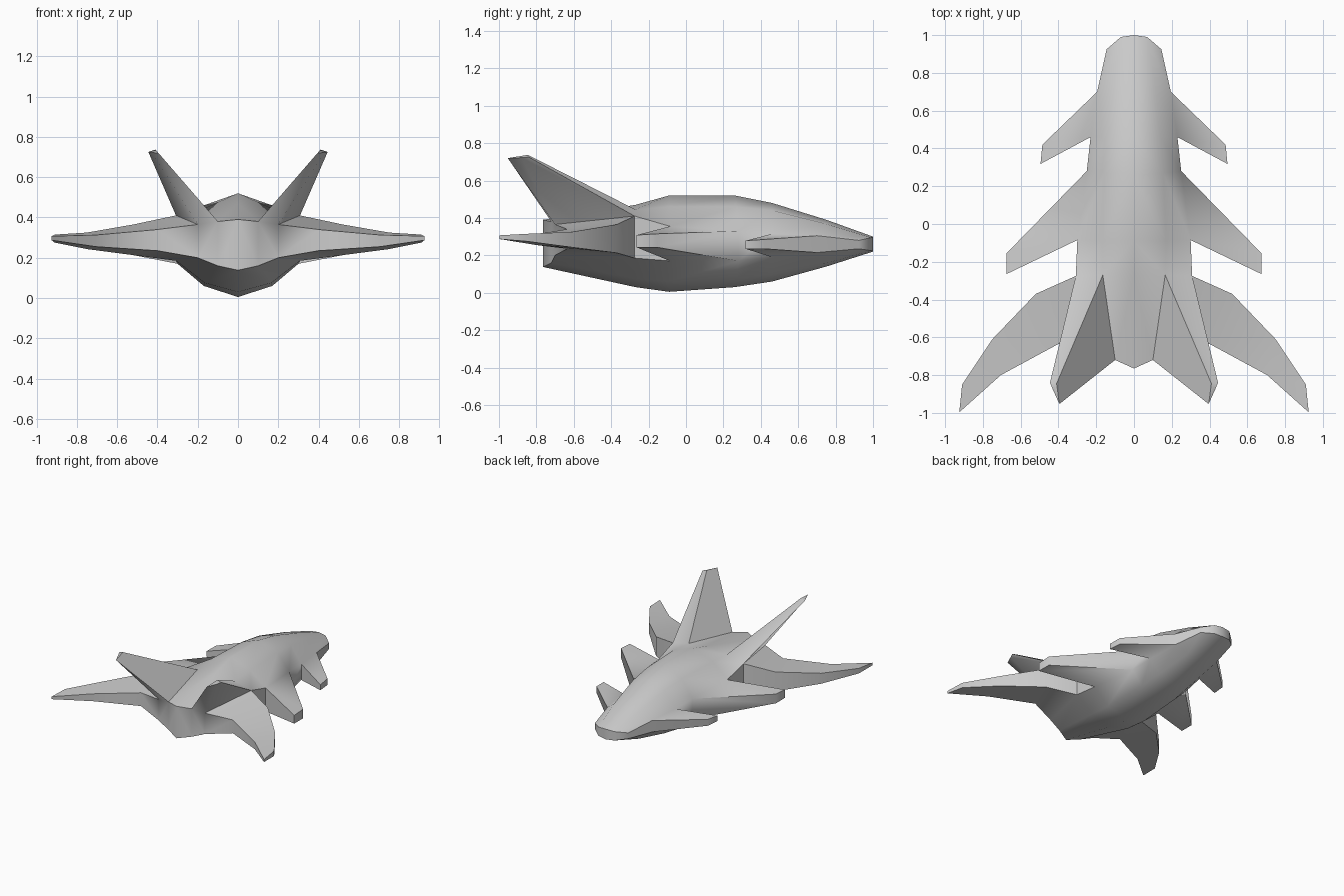
import bpy, bmesh, math

if "Cube" in bpy.data.objects:
    bpy.data.objects.remove(bpy.data.objects["Cube"])

bm = bmesh.new()

# Half cross-sections of the hull, nose to tail. Each row:
# y centre, y shoulder, y wall, shoulder x, wall x, then z from top centre to bottom centre
SECTIONS = [
    (1.00, 0.99, 0.925, 0.07, 0.145, (0.30, 0.295, 0.28, 0.235, 0.225, 0.22)),
    (0.75, 0.74, 0.70, 0.11, 0.195, (0.39, 0.37, 0.305, 0.215, 0.155, 0.14)),
    (0.46, 0.46, 0.46, 0.14, 0.23, (0.48, 0.44, 0.315, 0.19, 0.10, 0.06)),
    (0.26, 0.27, 0.28, 0.155, 0.25, (0.52, 0.46, 0.33, 0.17, 0.075, 0.03)),
    (-0.09, -0.09, -0.085, 0.17, 0.30, (0.52, 0.46, 0.355, 0.17, 0.06, 0.005)),
    (-0.27, -0.27, -0.275, 0.165, 0.308, (0.47, 0.445, 0.41, 0.185, 0.075, 0.03)),
    (-0.765, -0.72, -0.70, 0.10, 0.20, (0.39, 0.38, 0.365, 0.20, 0.16, 0.138)),
]
rings = []
for yc, ys, yw, xs, xw, zs in SECTIONS:
    xy = [(0, yc), (xs, ys), (xw, yw), (xw, yw), (xs, ys), (0, yc)]
    rings.append([bm.verts.new((x, y, z)) for (x, y), z in zip(xy, zs)])

# Hull skin, leaving open the panels that grow into wings and fin: (ring, strip)
OPEN = {(1, 2), (3, 2), (5, 2), (5, 1)}
for i in range(len(rings) - 1):
    for j in range(5):
        if (i, j) not in OPEN:
            bm.faces.new((rings[i][j], rings[i][j + 1], rings[i + 1][j + 1], rings[i + 1][j]))

# Rounded nose and tail ends
for r in (rings[0], rings[-1]):
    bm.faces.new((r[0], r[1], r[4], r[5]))
    bm.faces.new((r[1], r[2], r[3], r[4]))


def grow(i, j, loops):
    """Grow a limb out of an open hull panel through four-cornered loops."""
    prev = [rings[i][j], rings[i][j + 1], rings[i + 1][j + 1], rings[i + 1][j]]
    for pts in loops:
        cur = [bm.verts.new(p) for p in pts]
        for k in range(4):
            n = (k + 1) % 4
            bm.faces.new((prev[k], prev[n], cur[n], cur[k]))
        prev = cur
    bm.faces.new(prev)


def wing_loop(lx, ly, llo, lhi, tx, ty, tlo, thi):
    """Leading edge top/bottom, trailing edge bottom/top."""
    return [(lx, ly, lhi), (lx, ly, llo), (tx, ty, tlo), (tx, ty, thi)]


# Front winglet, middle wing, swept main wing
grow(1, 2, [wing_loop(0.485, 0.42, 0.235, 0.285, 0.495, 0.318, 0.235, 0.278)])
grow(3, 2, [wing_loop(0.675, -0.155, 0.243, 0.315, 0.675, -0.265, 0.243, 0.308)])
grow(5, 2, [
    wing_loop(0.52, -0.37, 0.213, 0.365, 0.40, -0.635, 0.235, 0.34),
    wing_loop(0.75, -0.61, 0.243, 0.325, 0.705, -0.80, 0.255, 0.313),
    wing_loop(0.91, -0.85, 0.275, 0.315, 0.925, -0.997, 0.287, 0.307),
])

# Canted tail fin
grow(5, 1, [[(0.41, -0.845, 0.737), (0.445, -0.84, 0.725),
             (0.428, -0.88, 0.722), (0.395, -0.953, 0.72)]])

bmesh.ops.recalc_face_normals(bm, faces=bm.faces)
mesh = bpy.data.meshes.new("winged_hull")
bm.to_mesh(mesh)
bm.free()
hull = bpy.data.objects.new("winged_hull", mesh)
bpy.context.collection.objects.link(hull)
bpy.context.view_layer.objects.active = hull
hull.select_set(True)

# Mirror the half craft, then smooth while keeping trailing edges crisp
mirror = hull.modifiers.new("mirror", 'MIRROR')
mirror.use_clip = True
bpy.ops.object.modifier_apply(modifier=mirror.name)
fix = bmesh.new()
fix.from_mesh(hull.data)
bmesh.ops.recalc_face_normals(fix, faces=fix.faces)
fix.to_mesh(hull.data)
fix.free()
bpy.ops.object.shade_smooth_by_angle(angle=math.radians(50))
